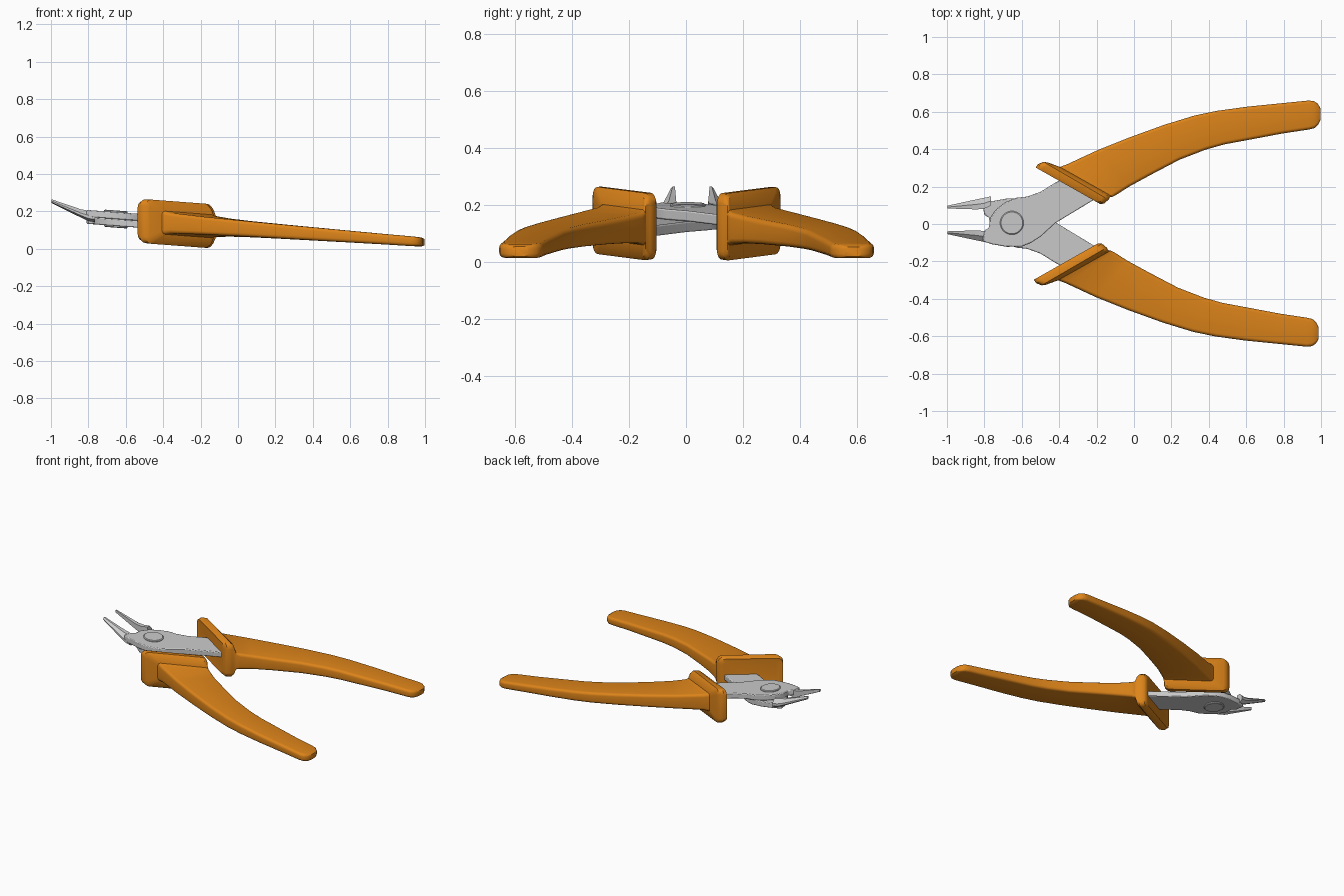
import bpy, bmesh
from math import sin, cos, pi

orange = bpy.data.materials.new("orange_grip")
orange.diffuse_color = (0.72, 0.23, 0.01, 1)


def finish(name, bm, mat=None, bevel=0, angle=35):
    """Tilt the flat-built part so the nose sits higher than the grips."""
    for v in bm.verts:
        v.co.z += 0.11 - 0.075 * v.co.x
    bmesh.ops.recalc_face_normals(bm, faces=bm.faces)
    me = bpy.data.meshes.new(name)
    bm.to_mesh(me)
    bm.free()
    ob = bpy.data.objects.new(name, me)
    bpy.context.collection.objects.link(ob)
    if mat:
        me.materials.append(mat)
    bpy.ops.object.select_all(action='DESELECT')
    ob.select_set(True)
    bpy.context.view_layer.objects.active = ob
    bpy.ops.object.shade_smooth_by_angle(angle=angle * pi / 180)
    if bevel:
        m = ob.modifiers.new("edge", 'BEVEL')
        m.width, m.segments, m.limit_method = bevel, 2, 'ANGLE'
    return ob


def loft(rings):
    bm = bmesh.new()
    loops = [[bm.verts.new(p) for p in r] for r in rings]
    n = len(loops[0])
    for a, b in zip(loops, loops[1:]):
        for i in range(n):
            bm.faces.new((a[i], a[(i + 1) % n], b[(i + 1) % n], b[i]))
    bm.faces.new(loops[0])
    bm.faces.new(loops[-1])
    return bm


def rounded_section(ox, oy, ix, iy, h, r, seg=4):
    """Upright rounded rectangle spanning outer point to inner point."""
    w = ((ox - ix) ** 2 + (oy - iy) ** 2) ** 0.5
    r = min(r, w * 0.48, h * 0.95)
    pts = []
    for k, (su, sv) in enumerate([(1, 1), (-1, 1), (-1, -1), (1, -1)]):
        for j in range(seg + 1):
            a = (k + j / seg) * pi / 2
            u = (su * (w / 2 - r) + r * cos(a)) / w + 0.5
            pts.append((ox + (ix - ox) * u, oy + (iy - oy) * u,
                        sv * (h - r) + r * sin(a)))
    return pts


# Grip sections: outer xy, inner xy, half height, corner radius (guard first)
grip = [
    (-0.51, 0.292, -0.205, 0.116, 0.095, 0.03),
    (-0.53, 0.300, -0.185, 0.105, 0.108, 0.035),
    (-0.518, 0.318, -0.165, 0.107, 0.117, 0.035),
    (-0.488, 0.330, -0.14, 0.128, 0.118, 0.035),
    (-0.465, 0.327, -0.132, 0.142, 0.105, 0.03),
    (-0.40, 0.303, -0.118, 0.144, 0.062, 0.02),
    (-0.36, 0.318, -0.10, 0.153, 0.055, 0.02),
    (-0.20, 0.392, -0.03, 0.198, 0.048, 0.018),
    (-0.02, 0.464, 0.08, 0.258, 0.043, 0.018),
    (0.16, 0.529, 0.24, 0.342, 0.039, 0.018),
    (0.32, 0.578, 0.38, 0.396, 0.036, 0.018),
    (0.44, 0.603, 0.48, 0.424, 0.034, 0.018),
    (0.60, 0.625, 0.62, 0.450, 0.031, 0.018),
    (0.78, 0.643, 0.79, 0.482, 0.028, 0.018),
    (0.93, 0.658, 0.93, 0.503, 0.026, 0.017),
    (0.958, 0.655, 0.96, 0.510, 0.025, 0.017),
    (0.98, 0.640, 0.98, 0.528, 0.023, 0.016),
    (0.993, 0.615, 0.993, 0.555, 0.017, 0.012),
]
for name, s, dx in (("upper_grip", 1, 0.004), ("lower_grip", -1, -0.006)):
    rings = [[(x + dx, 0.002 + s * y, z) for x, y, z in rounded_section(*g)]
             for g in grip]
    finish(name, loft(rings), orange)

# Crossed steel levers: one plan outline, turned over for the second lever
lever = [(-0.81, -0.092), (-0.80, -0.035), (-0.775, -0.02), (-0.77, 0.03),
         (-0.74, 0.075), (-0.69, 0.115), (-0.63, 0.14), (-0.57, 0.147),
         (-0.50, 0.172), (-0.42, 0.222), (-0.32, 0.27), (-0.17, 0.16),
         (-0.20, 0.138), (-0.42, 0.005), (-0.50, -0.068), (-0.55, -0.10),
         (-0.60, -0.12), (-0.68, -0.122), (-0.76, -0.108)]
for name, s in (("top_lever", 1), ("bottom_lever", -1)):
    y0 = 0.0 if s > 0 else 0.014
    rings = [[(x, y0 + s * y, s * z) for x, y in lever] for z in (0.0, 0.037)]
    finish(name, loft(rings), bevel=0.005)

# Bent, tapering cutting jaws: x, inner y, outer y, centre z, half thickness
jaw = [(-0.765, -0.055, -0.104, 0.005, 0.030), (-0.80, -0.038, -0.096, 0.006, 0.028),
       (-0.84, -0.034, -0.088, 0.016, 0.022), (-0.998, -0.039, -0.054, 0.070, 0.010)]
for name, s, y0 in (("lower_jaw", 1, 0.0), ("upper_jaw", -1, 0.044)):
    rings = []
    for x, yi, yo, z, h in jaw:
        ym = (yi + yo) / 2
        rings.append([(x, y0 + s * y, z + dz) for y, dz in
                      ((yi, h), (ym, h), (yo, 0.1 * h), (yo, -0.5 * h),
                       (ym, -h), (yi, -h * 0.7))])
    finish(name, loft(rings), angle=20)

# Pivot rivet through both levers
rings = [[(-0.653 + r * cos(i * pi / 20), 0.006 + r * sin(i * pi / 20), z)
          for i in range(40)]
         for r, z in ((0.058, -0.046), (0.063, -0.042), (0.063, 0.042), (0.058, 0.046))]
finish("pivot_rivet", loft(rings))
